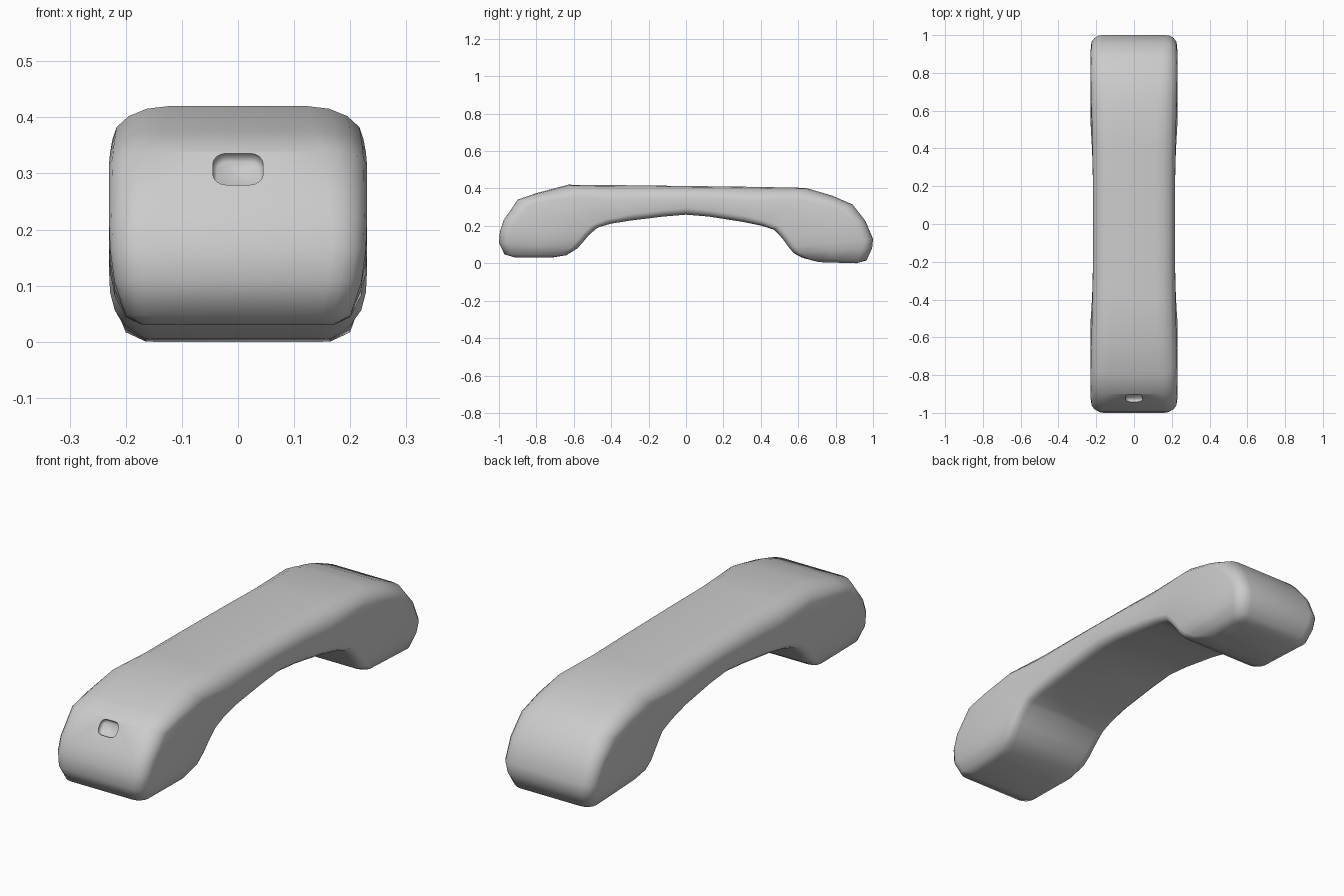
import bpy, bmesh, math
from mathutils import Vector

if "Cube" in bpy.data.objects:
    bpy.data.objects.remove(bpy.data.objects["Cube"])

# Stations along the handset: outer y,z | inner y,z | half width | outer corner radius
STATIONS = [
    (-.91, .03, -.72, .03, .170, .03), (-.97, .047, -.64, .043, .200, .05),
    (-1.0, .11, -.58, .08, .220, .06), (-.995, .17, -.545, .12, .228, .06),
    (-.975, .23, -.52, .15, .230, .065), (-.90, .34, -.48, .185, .230, .08),
    (-.80, .375, -.46, .195, .228, .09), (-.63, .42, -.40, .212, .224, .10),
    (-.40, .418, -.30, .228, .219, .10), (-.20, .416, -.12, .25, .217, .10),
    (0, .413, 0, .26, .216, .10),
    (.20, .411, .12, .25, .217, .10), (.40, .408, .30, .222, .219, .10),
    (.64, .403, .40, .202, .224, .10), (.78, .362, .47, .18, .228, .09),
    (.89, .315, .50, .15, .230, .08), (.96, .225, .525, .12, .230, .065),
    (1.0, .13, .55, .085, .228, .06), (.995, .08, .575, .055, .220, .06),
    (.965, .015, .62, .03, .200, .05), (.91, 0, .71, .006, .165, .03),
]


def ring(oy, oz, iy, iz, w, r):
    """Rounded section between an outer and an inner point."""
    outer, inner = Vector((0, oy, oz)), Vector((0, iy, iz))
    length = (inner - outer).length
    d = min(r * .9, .42 * length)
    ri, di = .04, min(.035, .25 * length)
    half = []
    for k in range(5):
        a = math.radians(22.5 * k)
        half.append((w - r + r * math.sin(a), d * (1 - math.cos(a))))
    half.append((w, (d + length - di) / 2))
    for k in range(4):
        a = math.radians(30 * k)
        half.append((w - ri + ri * math.cos(a), length - di + di * math.sin(a)))
    pts = half + [(-x, t) for x, t in reversed(half)]
    return [outer.lerp(inner, t / length) + Vector((x, 0, 0)) for x, t in pts]


def loft(name, rings):
    bm = bmesh.new()
    loops = [[bm.verts.new(p) for p in pts] for pts in rings]
    n = len(loops[0])
    for a, b in zip(loops, loops[1:]):
        for i in range(n):
            j = (i + 1) % n
            bm.faces.new((a[i], a[j], b[j], b[i]))
    bm.faces.new(loops[0])
    bm.faces.new(loops[-1])
    bmesh.ops.recalc_face_normals(bm, faces=bm.faces)
    mesh = bpy.data.meshes.new(name)
    bm.to_mesh(mesh)
    bm.free()
    obj = bpy.data.objects.new(name, mesh)
    bpy.context.collection.objects.link(obj)
    return obj


# Handset body
handset = loft("handset", [ring(*s) for s in STATIONS])

# Small rounded slot sunk in the front end
def slot_ring(z, hx=.045, hy=.034, r=.024):
    pts = []
    for q, (sx, sy) in enumerate([(1, 1), (-1, 1), (-1, -1), (1, -1)]):
        for k in range(5):
            a = math.radians(90 * q + 22.5 * k)
            pts.append(Vector((sx * (hx - r) + r * math.cos(a),
                               sy * (hy - r) + r * math.sin(a), z)))
    return pts


cutter = loft("slot_cutter", [slot_ring(-.018, .038, .027, .018), slot_ring(-.01), slot_ring(.03)])
cutter.location = (0, -.922, .308)
cutter.rotation_euler.x = math.radians(54)
cutter.hide_render = True

mod = handset.modifiers.new("slot", "BOOLEAN")
mod.operation = "DIFFERENCE"
mod.solver = "EXACT"
mod.object = cutter
bpy.context.view_layer.objects.active = handset
handset.select_set(True)
bpy.ops.object.modifier_apply(modifier=mod.name)
bpy.data.objects.remove(cutter)
bpy.ops.object.shade_smooth_by_angle(angle=math.radians(60))
